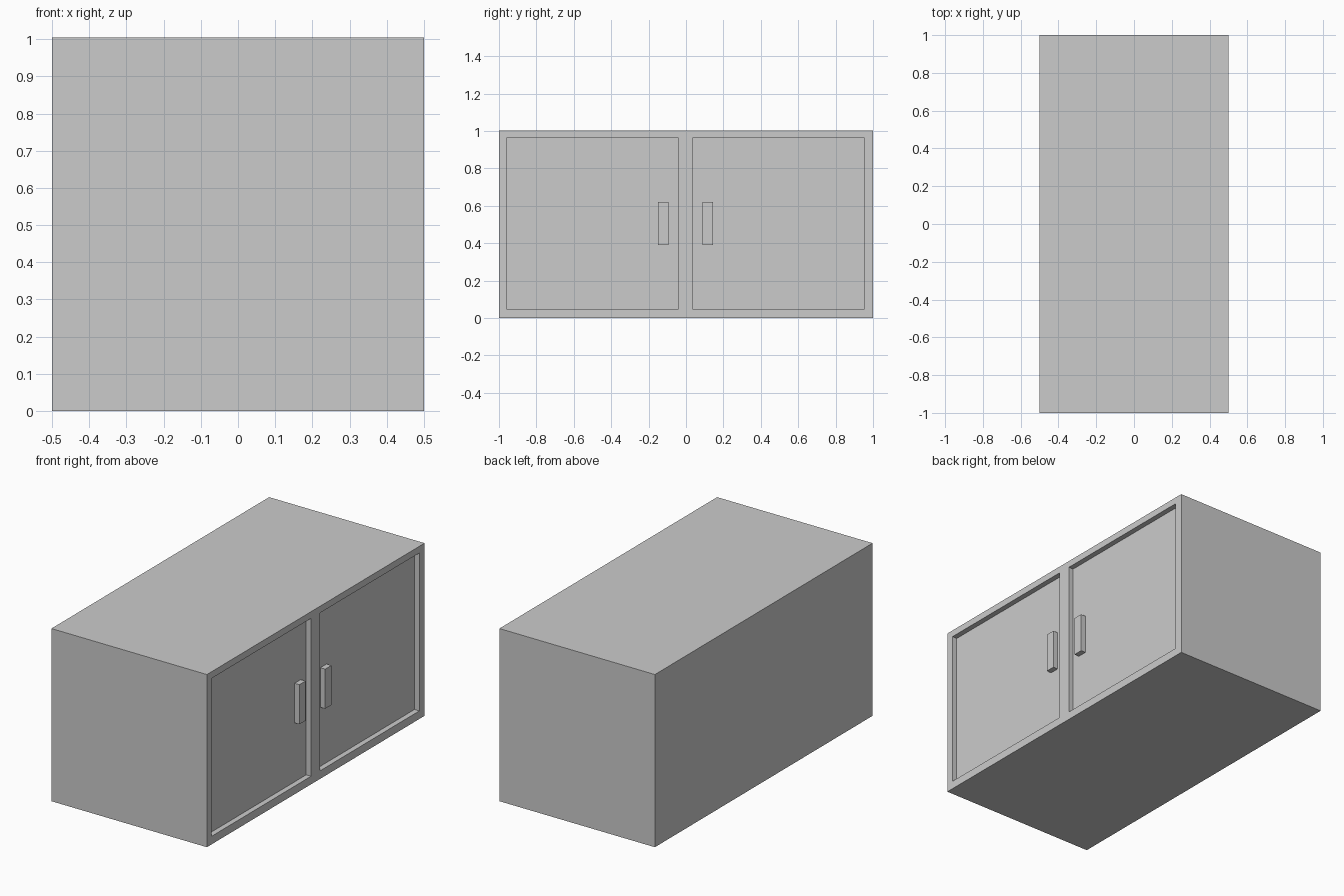
import bpy, bmesh
from mathutils import Vector, Matrix

if "Cube" in bpy.data.objects:
    bpy.data.objects.remove(bpy.data.objects["Cube"])

HEIGHT = 1.004
DEPTH = 0.031      # how far the door panels sit behind the frame


def add_box(bm, lo, hi):
    lo, hi = Vector(lo), Vector(hi)
    mat = Matrix.Translation((lo + hi) / 2) @ Matrix.Diagonal((*(hi - lo), 1))
    bmesh.ops.create_cube(bm, size=1, matrix=mat)


def finish(bm, name):
    bmesh.ops.recalc_face_normals(bm, faces=bm.faces[:])
    mesh = bpy.data.meshes.new(name)
    bm.to_mesh(mesh)
    bm.free()
    obj = bpy.data.objects.new(name, mesh)
    bpy.context.collection.objects.link(obj)
    return obj


# Cabinet body, split in the middle into two door bays
bm = bmesh.new()
add_box(bm, (-0.5, -1, 0), (0.5, 1, HEIGHT))
bmesh.ops.bisect_plane(bm, geom=bm.verts[:] + bm.edges[:] + bm.faces[:],
                       plane_co=(0, 0, 0), plane_no=(0, 1, 0))
bm.normal_update()
doors = [f for f in bm.faces if f.normal.x > 0.9]

# Frame border, nudged to place, then the recessed door panels
bmesh.ops.inset_individual(bm, faces=doors, thickness=0.043, use_even_offset=True)
for f in doors:
    shift = -0.005 if f.calc_center_median().y > 0 else 0
    bmesh.ops.translate(bm, verts=f.verts[:], vec=(0, shift, 0.004))
ext = bmesh.ops.extrude_discrete_faces(bm, faces=doors)
for f in ext["faces"]:
    bmesh.ops.translate(bm, verts=f.verts[:], vec=(-DEPTH, 0, 0))
finish(bm, "cabinet_body")

# Door handles, flush with the frame
for name, y0, y1 in (("left_handle", -0.15, -0.094), ("right_handle", 0.087, 0.144)):
    bm = bmesh.new()
    add_box(bm, (0.5 - DEPTH, y0, 0.39), (0.5, y1, 0.62))
    finish(bm, name)
